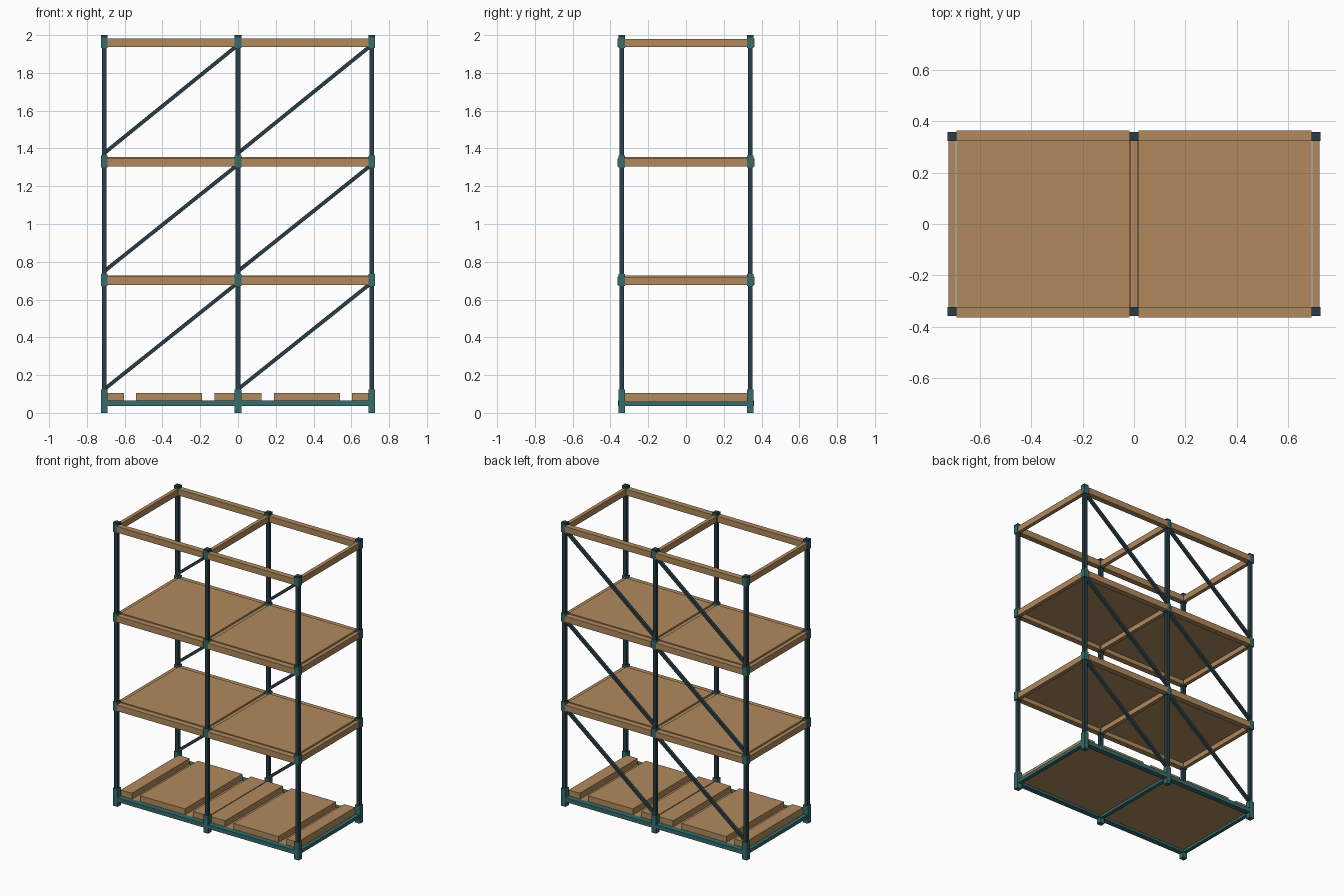
import bpy
import math

if "Cube" in bpy.data.objects:
    bpy.data.objects.remove(bpy.data.objects["Cube"])

def material(name, color):
    m = bpy.data.materials.new(name)
    m.diffuse_color = (*color, 1.0)
    m.use_nodes = True
    m.node_tree.nodes["Principled BSDF"].inputs["Base Color"].default_value = m.diffuse_color
    return m

WOOD = material("tan wood", (0.44, 0.255, 0.11))
TEAL = material("teal bracket", (0.038, 0.15, 0.155))
DARK = material("dark slate steel", (0.022, 0.048, 0.058))

def box(name, x0, x1, y0, y1, z0, z1, mat):
    bpy.ops.mesh.primitive_cube_add(size=1, location=((x0 + x1) / 2, (y0 + y1) / 2, (z0 + z1) / 2))
    o = bpy.context.object
    o.name = name
    o.scale = (x1 - x0, y1 - y0, z1 - z0)
    bpy.ops.object.transform_apply(location=False, rotation=False, scale=True)
    o.data.materials.append(mat)
    return o

POST_X = (-0.708, 0.0, 0.708)
POST_Y = 0.34
P = 0.0125          # half width of post
N = 0.018           # half width of bracket
BAYS = ((-0.69, -0.018), (0.018, 0.69))
LEVELS = (0.678, 1.305, 1.938)   # underside of each wooden rail

# Uprights with brackets, feet and dark caps
for x in POST_X:
    for s in (-1, 1):
        y = s * POST_Y
        box("post", x - P, x + P, y - P, y + P, 0.02, 1.985, DARK)
        box("foot_bracket", x - N, x + N, y - N, y + N, 0.0, 0.125, TEAL)
        for z in LEVELS[:2]:
            box("level_bracket", x - N, x + N, y - N, y + N, z - 0.005, z + 0.058, TEAL)
        box("top_bracket", x - N, x + N, y - N, y + N, 1.933, 1.988, TEAL)
        box("post_cap", x - N, x + N, y - N, y + N, 1.988, 2.0, DARK)

# Wooden rails at the three upper levels
for z in LEVELS:
    for s in (-1, 1):
        a, b = sorted((s * 0.323, s * 0.363))
        for x0, x1 in BAYS:
            box("long_rail", x0, x1, a, b, z, z + 0.043, WOOD)
    for x in POST_X:
        box("cross_rail", x - 0.013, x + 0.013, -0.322, 0.322, z, z + 0.042, WOOD)

# Shelf panels
for z in LEVELS[:2]:
    for x0, x1 in BAYS:
        box("shelf_panel", x0, x1, -0.323, 0.323, z + 0.03, z + 0.05, WOOD)

# Base frame and floor panels
for s in (-1, 1):
    a, b = sorted((s * 0.323, s * 0.361))
    for x0, x1 in BAYS:
        box("base_long_rail", x0, x1, a, b, 0.036, 0.065, TEAL)
for x in POST_X:
    box("base_cross_rail", x - 0.013, x + 0.013, -0.322, 0.322, 0.036, 0.06, TEAL)
for x0, x1 in BAYS:
    box("floor_panel", x0, x1, -0.32, 0.32, 0.05, 0.063, WOOD)

# Floor boards, split around the middle line
for s in (-1, 1):
    for near, far in ((0.003, 0.125), (0.19, 0.54), (0.603, 0.69)):
        a, b = sorted((s * near, s * far))
        box("floor_board", a, b, -0.322, 0.322, 0.063, 0.106, WOOD)

# Diagonal braces on the back
for z0, z1 in ((0.125, 0.69), (0.75, 1.315), (1.375, 1.948)):
    for x0, x1 in zip(POST_X, POST_X[1:]):
        length = math.hypot(x1 - x0, z1 - z0)
        brace = box("diagonal_brace", -length / 2, length / 2, -0.01, 0.01, -0.01, 0.01, DARK)
        brace.location = ((x0 + x1) / 2, POST_Y, (z0 + z1) / 2)
        brace.rotation_euler = (0, -math.atan2(z1 - z0, x1 - x0), 0)
